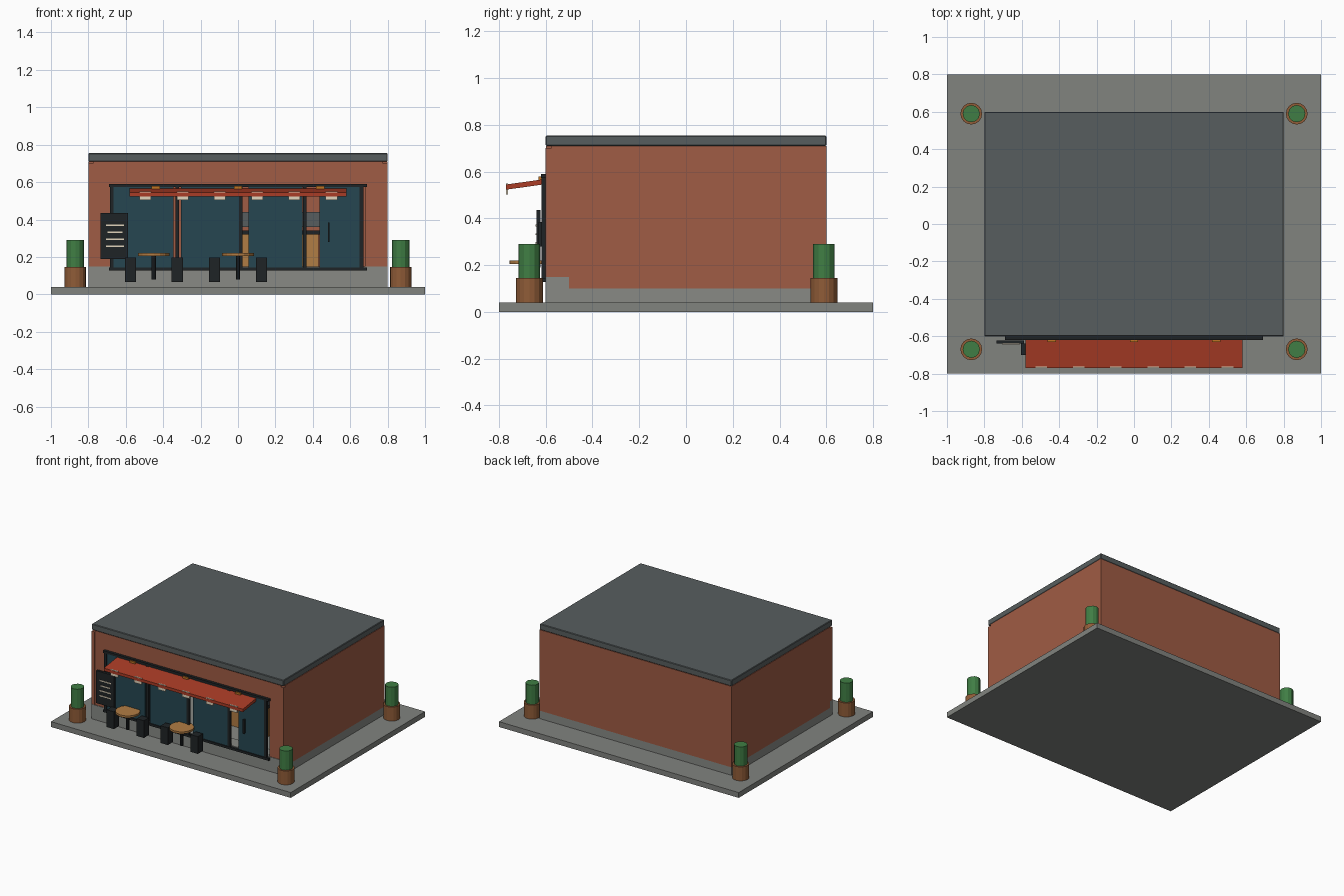
import bpy


def material(name, r, g, b):
    m = bpy.data.materials.new(name)
    m.diffuse_color = tuple((c / 255) ** 2.2 for c in (r, g, b)) + (1,)
    return m


brick = material("brick", 158, 92, 70)
stone = material("stone", 135, 137, 132)
paving = material("paving", 128, 130, 126)
slate = material("slate", 88, 94, 95)
dark = material("dark_metal", 36, 40, 42)
glass = material("glass", 42, 72, 82)
red = material("awning_red", 168, 62, 42)
cream = material("cream", 225, 212, 188)
wood = material("wood", 176, 124, 70)
amber = material("amber", 190, 115, 40)
clay = material("clay", 142, 92, 58)
leaf = material("leaf", 66, 125, 70)


def box(name, x0, x1, y0, y1, z0, z1, mat, bevel=0):
    bpy.ops.mesh.primitive_cube_add(size=1, location=((x0 + x1) / 2, (y0 + y1) / 2, (z0 + z1) / 2))
    o = bpy.context.object
    o.name = name
    o.scale = (x1 - x0, y1 - y0, z1 - z0)
    bpy.ops.object.transform_apply(location=False, rotation=False, scale=True)
    o.data.materials.append(mat)
    if bevel:
        b = o.modifiers.new("bevel", 'BEVEL')
        b.width = bevel
        b.segments = 1
    return o


def cyl(name, x, y, z0, z1, r, mat, sides=16):
    bpy.ops.mesh.primitive_cylinder_add(vertices=sides, radius=r, depth=z1 - z0,
                                        location=(x, y, (z0 + z1) / 2))
    o = bpy.context.object
    o.name = name
    o.data.materials.append(mat)
    return o


# Ground slab, floor and front plinth
box("pavement", -1, 1, -0.8, 0.8, 0, 0.04, paving)
box("floor", -0.8, 0.8, -0.6, 0.6, 0.04, 0.10, stone)
box("front_plinth", -0.8, 0.8, -0.602, -0.5, 0.04, 0.15, stone)

# Walls: hollow shell with a wide shopfront opening
box("back_wall", -0.8, 0.8, 0.56, 0.6, 0.10, 0.71, brick)
for s, side in ((-1, "left"), (1, "right")):
    xs = sorted((s * 0.76, s * 0.8))
    box(side + "_wall", *xs, -0.575, 0.56, 0.10, 0.71, brick)
    box(side + "_pier", *sorted((s * 0.68, s * 0.776)), -0.598, -0.56, 0.15, 0.71, brick)
    box(side + "_corner_post", *sorted((s * 0.775, s * 0.8)), -0.6, -0.575, 0.15, 0.70, brick)
box("front_lintel", -0.776, 0.776, -0.598, -0.56, 0.58, 0.71, brick)
box("roof", -0.8, 0.8, -0.6, 0.6, 0.71, 0.755, slate, 0.004)

# Shopfront frame, glass and door
box("frame_top", -0.69, 0.69, -0.62, -0.6, 0.573, 0.59, dark)
box("frame_bottom", -0.69, 0.69, -0.62, -0.6, 0.127, 0.144, dark)
for x in (-0.675, -0.325, 0.015, 0.357, 0.66):
    box("mullion", x - 0.01, x + 0.01, -0.618, -0.6, 0.14, 0.58, dark)
for x0, x1 in ((-0.665, -0.345), (-0.305, 0.005), (0.055, 0.345)):
    box("window", x0, x1, -0.613, -0.604, 0.144, 0.573, glass)
box("door", 0.435, 0.65, -0.613, -0.604, 0.144, 0.573, glass)
box("door_handle", 0.48, 0.49, -0.63, -0.613, 0.28, 0.385, dark)

# Counter inside
box("counter", -0.0, 0.43, -0.25, -0.05, 0.10, 0.32, wood)
box("counter_top", -0.01, 0.44, -0.27, -0.03, 0.32, 0.342, dark)
box("back_shelf", 0.0, 0.44, 0.4, 0.55, 0.36, 0.44, slate)

# Sloped awning with front tabs and lamps
awning = box("awning", -0.58, 0.58, -0.77, -0.61, 0.534, 0.556, red)
for v in awning.data.vertices:
    v.co.z += v.co.y * 0.14
for i in range(6):
    x = -0.495 + i * 0.199
    box("awning_tab", x - 0.031, x + 0.031, -0.769, -0.761, 0.503, 0.55, cream)
for x in (-0.44, 0, 0.44):
    box("lamp", x - 0.022, x + 0.022, -0.63, -0.612, 0.558, 0.579, amber)

# Menu board with ruled chalk strips
box("menu_board", -0.735, -0.588, -0.64, -0.622, 0.19, 0.435, dark)
for z, w in ((0.37, 0.048), (0.332, 0.04), (0.294, 0.048), (0.256, 0.048)):
    box("chalk_strip", -0.658 - w, -0.658 + w, -0.644, -0.639, z - 0.004, z + 0.004, cream)

# Tables with a stool on each side
for x in (-0.45, 0):
    cyl("table_top", x, -0.67, 0.205, 0.22, 0.085, wood)
    cyl("table_leg", x, -0.67, 0.08, 0.206, 0.012, dark, 8)
    for d in (-0.125, 0.125):
        box("seat", x + d - 0.03, x + d + 0.03, -0.70, -0.64, 0.067, 0.197, dark)

# Corner planters
for x in (-0.87, 0.87):
    for y in (-0.67, 0.59):
        cyl("pot", x, y, 0.04, 0.145, 0.058, clay)
        cyl("shrub", x, y, 0.145, 0.29, 0.046, leaf, 12)
